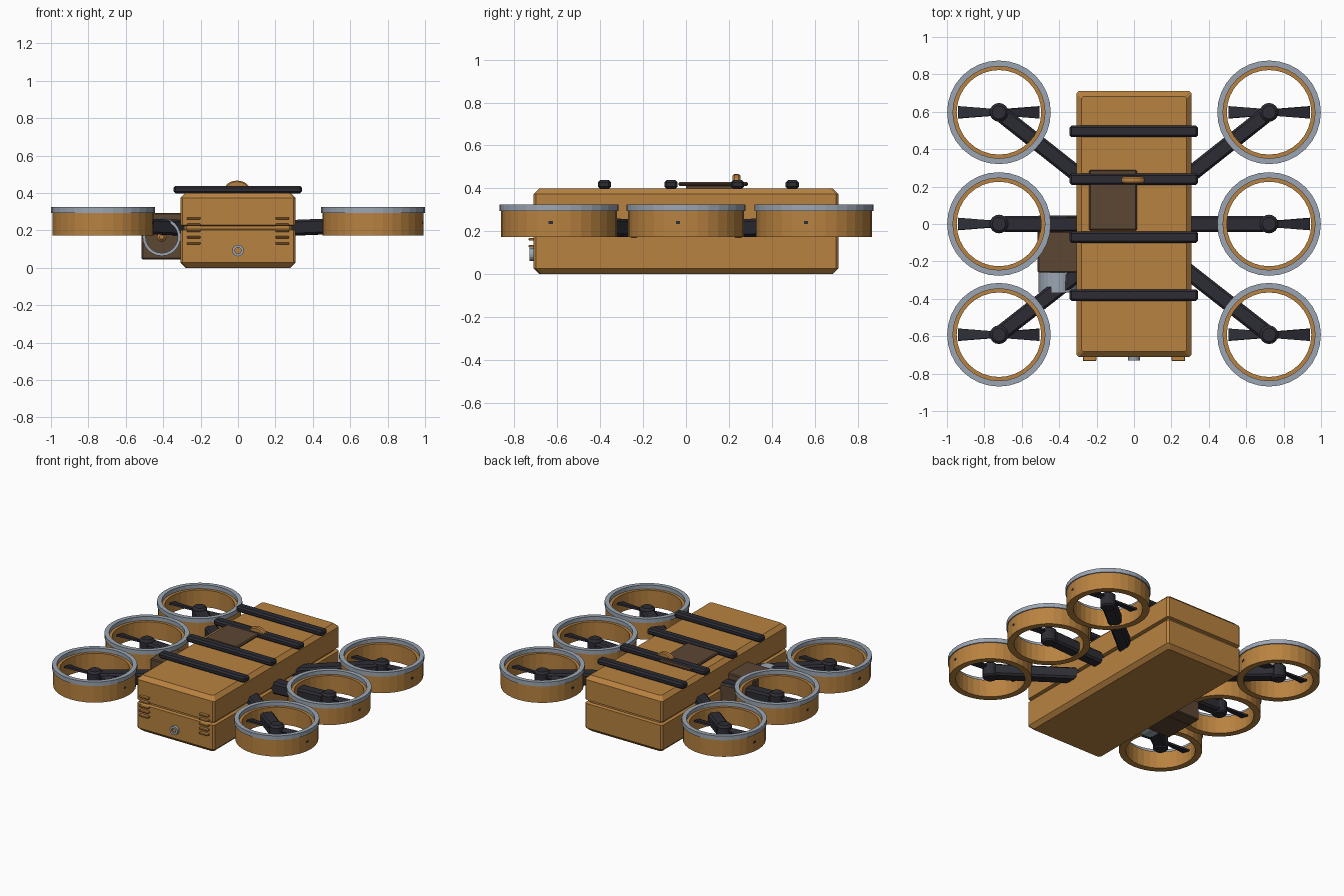
import bpy, bmesh, math
from mathutils import Matrix, Vector

if "Cube" in bpy.data.objects:
    bpy.data.objects.remove(bpy.data.objects["Cube"])


def mat(name, rgb):
    m = bpy.data.materials.new(name)
    m.diffuse_color = (*rgb, 1)
    m.use_nodes = True
    m.node_tree.nodes["Principled BSDF"].inputs["Base Color"].default_value = m.diffuse_color
    return m


OCHRE = mat("ochre", (0.479, 0.223, 0.051))
DARK = mat("charcoal", (0.025, 0.025, 0.034))
GREY = mat("steel_grey", (0.33, 0.38, 0.45))
BROWN = mat("dark_brown", (0.107, 0.061, 0.034))


def finish(name, bm, material, matrix=None):
    bmesh.ops.recalc_face_normals(bm, faces=bm.faces)
    if matrix is not None:
        bm.transform(matrix)
    me = bpy.data.meshes.new(name)
    bm.to_mesh(me)
    bm.free()
    me.materials.append(material)
    ob = bpy.data.objects.new(name, me)
    bpy.context.collection.objects.link(ob)
    return ob


def box(name, lo, hi, material, bevel=0.0, matrix=None):
    """Box between two corners with chamfered edges."""
    lo, hi = Vector(lo), Vector(hi)
    bm = bmesh.new()
    bmesh.ops.create_cube(bm, size=1)
    bm.transform(Matrix.Translation((lo + hi) / 2) @ Matrix.Diagonal((*(hi - lo), 1)))
    if bevel:
        bmesh.ops.bevel(bm, geom=bm.edges[:], offset=bevel, segments=1,
                        profile=0.5, affect='EDGES')
    return finish(name, bm, material, matrix)


def lathe(name, profile, material, matrix, seg=32, closed=False):
    """Spin an (r, z) profile; closed makes a tube, open gets capped ends."""
    bm = bmesh.new()
    loops = [[bm.verts.new((r * math.cos(2 * math.pi * i / seg),
                            r * math.sin(2 * math.pi * i / seg), z))
              for i in range(seg)] for r, z in profile]
    pairs = list(zip(loops, loops[1:]))
    if closed:
        pairs.append((loops[-1], loops[0]))
    else:
        bm.faces.new(loops[0])
        bm.faces.new(loops[-1])
    for a, b in pairs:
        for i in range(seg):
            j = (i + 1) % seg
            bm.faces.new((a[i], a[j], b[j], b[i]))
    return finish(name, bm, material, matrix)


def tube(name, r0, r1, z0, z1, material, matrix, seg=32):
    return lathe(name, [(r0, z0), (r1, z0), (r1, z1), (r0, z1)],
                 material, matrix, seg, True)


# Main case: chamfered rectangle sections with a groove between the two halves
bm = bmesh.new()
sections = [(0, .027), (.027, 0), (.202, 0), (.207, .02), (.223, .02),
            (.228, 0), (.373, 0), (.4, .027)]
HX, HY, C = 0.308, 0.71, 0.012
loops = []
for z, inset in sections:
    x, y = HX - inset, HY - inset
    pts = [(x, y - C), (x - C, y), (C - x, y), (-x, y - C),
           (-x, C - y), (C - x, -y), (x - C, -y), (x, C - y)]
    loops.append([bm.verts.new((px, py, z)) for px, py in pts])
bm.faces.new(loops[0])
bm.faces.new(loops[-1])
for a, b in zip(loops, loops[1:]):
    for i in range(8):
        j = (i + 1) % 8
        bm.faces.new((a[i], a[j], b[j], b[i]))
finish("main_case", bm, OCHRE)

# Bars across the top
for y in (-0.38, -0.07, 0.24, 0.495):
    box("top_bar", (-0.345, y - 0.031, 0.397), (0.342, y + 0.031, 0.438), DARK, 0.011)

# Top hatch plate and its standing half-round grip
box("hatch_plate", (-0.24, -0.035, 0.41), (0.015, 0.29, 0.43), BROWN, 0.007)
box("hatch_mount", (-0.21, 0.0, 0.395), (-0.015, 0.26, 0.412), BROWN)
grip = Matrix.Translation((-0.005, 0.235, 0.425)) @ Matrix.Diagonal((1, 1, 0.64, 1)) \
    @ Matrix.Rotation(math.pi / 2, 4, 'X')
lathe("hatch_grip", [(0.055, -0.018), (0.064, -0.01), (0.064, 0.01), (0.055, 0.018)],
      OCHRE, grip, 20)

# Front vent slats and the round port
for s in (-1, 1):
    for i in range(5):
        z = 0.13 + 0.0335 * i
        x = s * 0.237
        box("vent_slat", (x - 0.036, -0.733, z - 0.006), (x + 0.036, -0.70, z + 0.006),
            OCHRE, 0.003)
port = Matrix.Translation((0, -0.70, 0.092)) @ Matrix.Rotation(math.pi / 2, 4, 'X')
tube("port_collar", 0.017, 0.031, 0, 0.03, GREY, port, 16)
lathe("port_core", [(0.018, 0), (0.018, 0.02)], OCHRE, port, 12)

# Side equipment pod with its forward nozzle
box("side_pod", (-0.515, -0.26, 0.045), (-0.30, -0.04, 0.293), BROWN, 0.006)
box("side_pod_back", (-0.515, -0.05, 0.045), (-0.30, 0.045, 0.25), BROWN, 0.006)
nozzle = Matrix.Translation((-0.408, -0.255, 0.165)) @ Matrix.Rotation(math.pi / 2, 4, 'X')
tube("nozzle_sleeve", 0.086, 0.102, 0, 0.11, GREY, nozzle, 24)
lathe("nozzle_back", [(0.088, 0), (0.088, 0.03)], BROWN, nozzle, 24)
lathe("nozzle_hub", [(0.026, 0.02), (0.026, 0.08), (0.012, 0.095)], OCHRE, nozzle, 12)

# Six ducted rotors on arms
for sx in (-1, 1):
    for cy in (-0.592, 0.0, 0.597):
        cx = sx * 0.722
        at = Matrix.Translation((cx, cy, 0))
        tube("duct", 0.226, 0.27, 0.173, 0.296, OCHRE, at)
        tube("duct_rim", 0.246, 0.277, 0.294, 0.324, GREY, at)
        lathe("motor", [(0.04, 0.18), (0.05, 0.19), (0.05, 0.272), (0.036, 0.285)],
              DARK, at, 16)

        # Two flared, pitched blades and the bolt plates on the duct
        for k in (0, math.pi):
            spin = at @ Matrix.Rotation(k, 4, 'Z')
            bm = bmesh.new()
            bmesh.ops.create_cube(bm, size=1)
            for v in bm.verts:
                tip = v.co.x > 0
                v.co = ((0.218 if tip else 0.03),
                        v.co.y * (0.066 if tip else 0.036), v.co.z * 0.012)
            finish("rotor_blade", bm, DARK, spin @ Matrix.Translation((0, 0, 0.25))
                   @ Matrix.Rotation(0.22, 4, 'X'))
            box("duct_bolt", (0.262, -0.01, 0.233), (0.271, 0.01, 0.247), DARK, 0,
                spin @ Matrix.Rotation(math.radians(-8), 4, 'Z'))

        # Arm rising gently from the case to the motor
        side = (cy > 0.1) - (cy < -0.1)
        start = Vector((sx * 0.22, side * 0.2, 0.212))
        end = Vector((cx, cy, 0.232))
        d = end - start
        aim = Matrix.Translation(start) @ Matrix.Rotation(math.atan2(d.y, d.x), 4, 'Z') \
            @ Matrix.Rotation(-math.atan2(d.z, d.xy.length), 4, 'Y')
        box("arm", (0, -0.043, -0.043), (d.length - 0.02, 0.043, 0.04), DARK, 0.012, aim)
